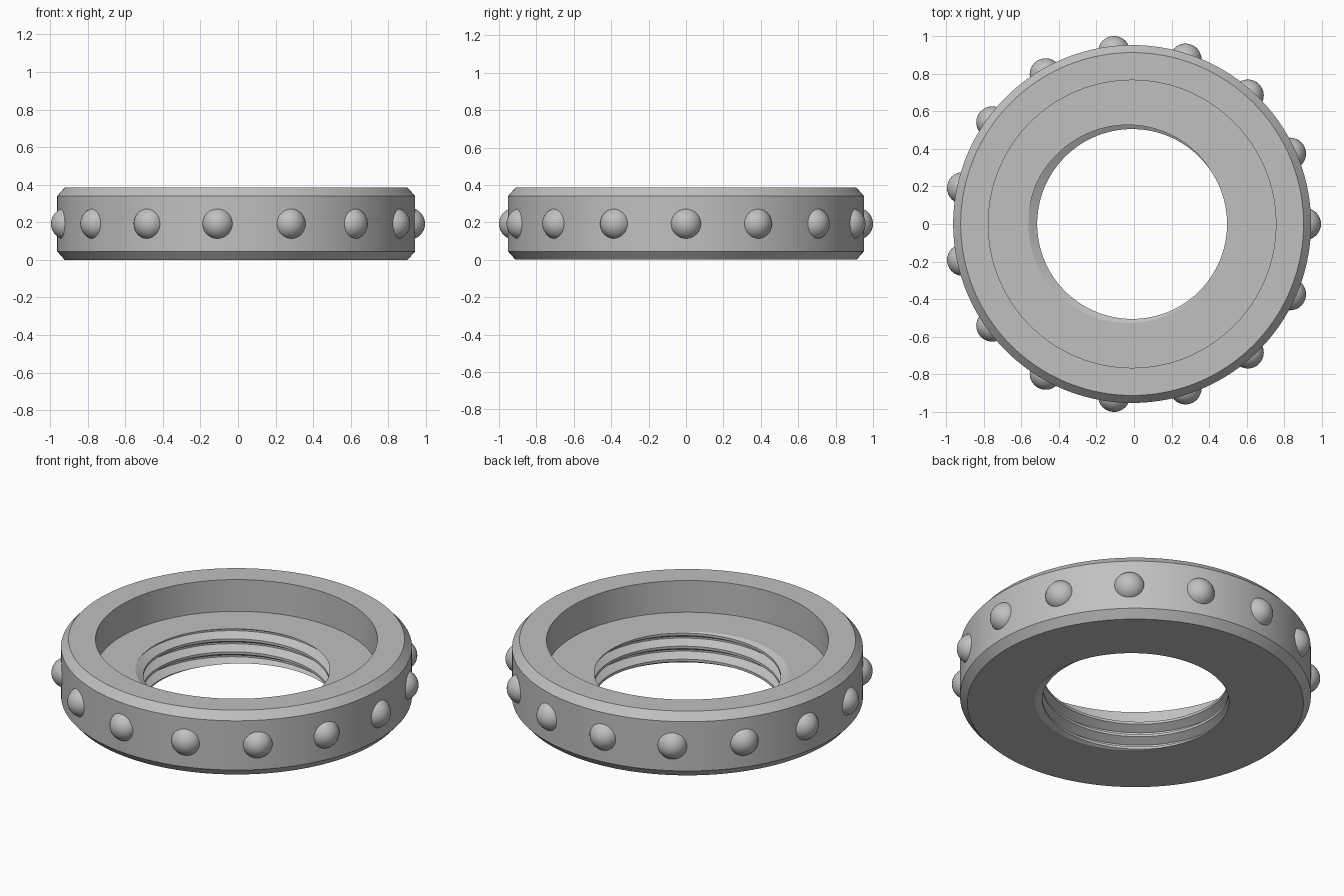
import bpy
import bmesh
from math import cos, sin, pi, radians, floor

cube = bpy.data.objects.get("Cube")
if cube:
    bpy.data.objects.remove(cube, do_unlink=True)

CENTRE_X = -0.01
HEIGHT, FLOOR_Z = 0.385, 0.195
PITCH, CREST, ROOT = 0.078, 0.505, 0.552
COLUMNS = 180

# One grey for the whole model
grey = bpy.data.materials.new("plain grey")
grey.use_nodes = True
colour = (0.53, 0.53, 0.53, 1)
grey.diffuse_color = colour
grey.node_tree.nodes["Principled BSDF"].inputs["Base Color"].default_value = colour

# One pitch of thread: (fraction of pitch, radius)
TOOTH = [(-0.064, ROOT), (0.064, ROOT), (0.404, CREST), (0.596, CREST)]


def thread_radius(z, start):
    """Radius of the threaded bore where a groove is centred at height start."""
    u = (z - start) / PITCH
    u -= floor(u + 0.064)
    steps = TOOTH + [(0.936, ROOT)]
    for (u0, r0), (u1, r1) in zip(steps, steps[1:]):
        if u <= u1:
            return r0 + (r1 - r0) * (u - u0) / (u1 - u0)
    return ROOT


def column(angle):
    """Closed section of the ring: threaded bore, recess, chamfered rim."""
    start = FLOOR_Z - PITCH / 2 + PITCH * (angle / (2 * pi) - 1)
    points = []
    for turn in range(-4, 5):
        for u, _ in TOOTH:
            z = min(max(start + (turn + u) * PITCH, 0), FLOOR_Z)
            points.append((thread_radius(z, start), z))
    return points + [(0.765, FLOOR_Z), (0.765, HEIGHT), (0.912, HEIGHT),
                     (0.952, HEIGHT - 0.045), (0.952, 0.045), (0.912, 0)]


def finish(name, bm):
    bmesh.ops.recalc_face_normals(bm, faces=bm.faces)
    mesh = bpy.data.meshes.new(name)
    bm.to_mesh(mesh)
    bm.free()
    mesh.materials.append(grey)
    obj = bpy.data.objects.new(name, mesh)
    bpy.context.collection.objects.link(obj)
    bpy.ops.object.select_all(action='DESELECT')
    obj.select_set(True)
    bpy.context.view_layer.objects.active = obj
    bpy.ops.object.shade_smooth_by_angle(angle=radians(25))
    return obj


# Ring body with recess and threaded hole
bm = bmesh.new()
grid = []
for i in range(COLUMNS + 1):
    a = 2 * pi * i / COLUMNS
    grid.append([bm.verts.new((CENTRE_X + r * cos(a), r * sin(a), z))
                 for r, z in column(a)])
for left, right in zip(grid, grid[1:]):
    for k in range(len(left)):
        n = (k + 1) % len(left)
        bm.faces.new((left[k], right[k], right[n], left[n]))
bmesh.ops.remove_doubles(bm, verts=bm.verts, dist=0.00005)
finish("threaded_ring", bm)

# Grip knobs around the rim
for i in range(15):
    a = 2 * pi * i / 15
    bm = bmesh.new()
    bmesh.ops.create_uvsphere(bm, u_segments=32, v_segments=20, radius=0.085)
    knob = finish(f"grip_knob_{i + 1}", bm)
    knob.location = (CENTRE_X + 0.92 * cos(a), 0.92 * sin(a), HEIGHT / 2)
